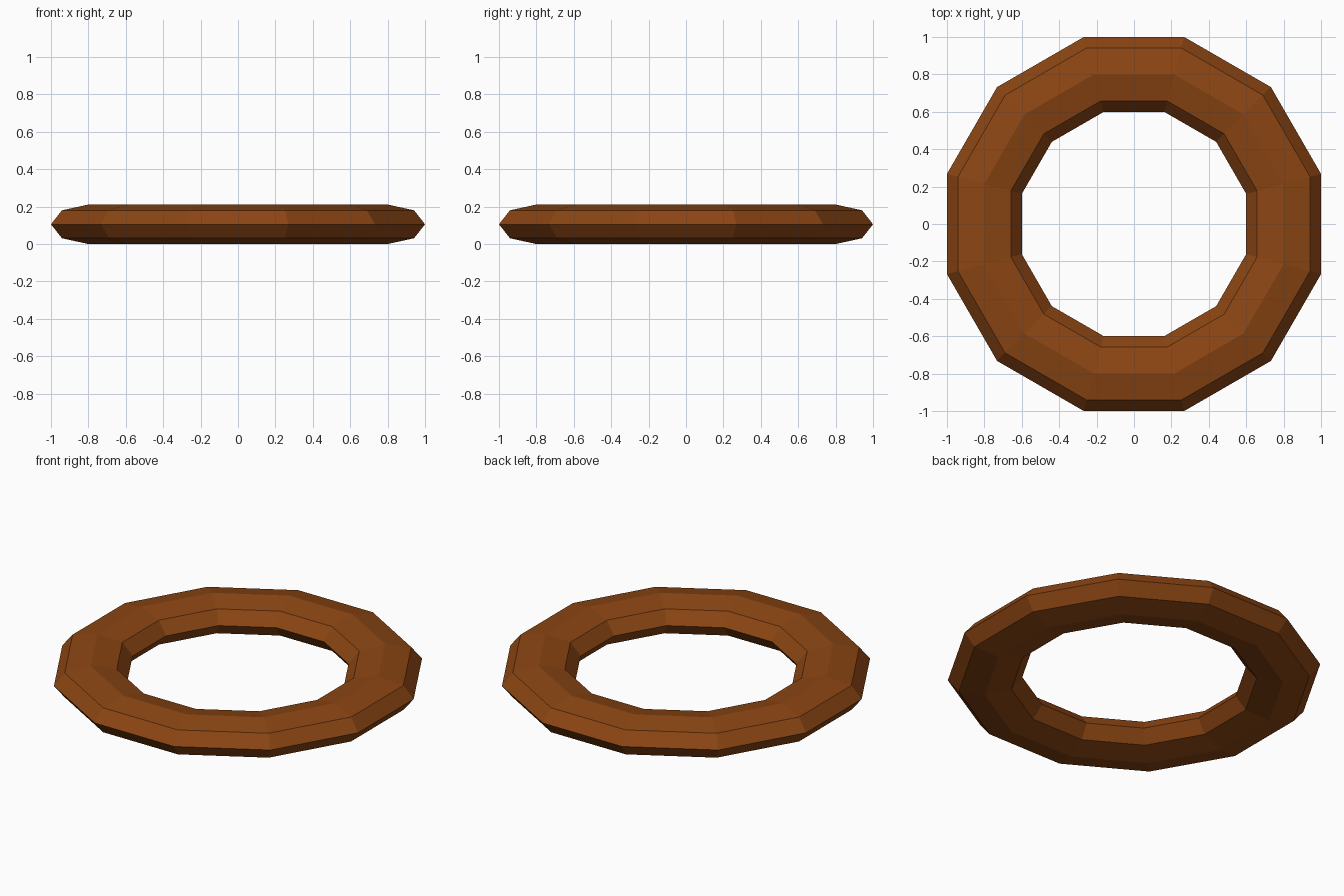
import bpy
import math

if "Cube" in bpy.data.objects:
    bpy.data.objects.remove(bpy.data.objects["Cube"])

SIDES = 12      # segments around the ring
SECTION = 8     # sides of the cross-section
HEIGHT = 0.211

brown = bpy.data.materials.new("saddle_brown")
brown.diffuse_color = (0.258, 0.060, 0.0065, 1.0)
brown.use_nodes = True
brown.node_tree.nodes["Principled BSDF"].inputs["Base Color"].default_value = brown.diffuse_color

# Ring: low-poly torus, radii measured across the flats
k = 1 / math.cos(math.pi / SIDES)
bpy.ops.mesh.primitive_torus_add(
    major_segments=SIDES, minor_segments=SECTION,
    major_radius=0.8 * k, minor_radius=0.2 * k)
ring = bpy.context.object
ring.name = "ring"

# Turn the flats to face the axes, flatten the section and stand it on z = 0
turn = math.pi / SIDES
top = max(v.co.z for v in ring.data.vertices)
for v in ring.data.vertices:
    x, y, z = v.co
    v.co = (x * math.cos(turn) - y * math.sin(turn),
            x * math.sin(turn) + y * math.cos(turn),
            (z / top + 1) * HEIGHT / 2)

ring.data.materials.append(brown)
ring.data.shade_flat()
